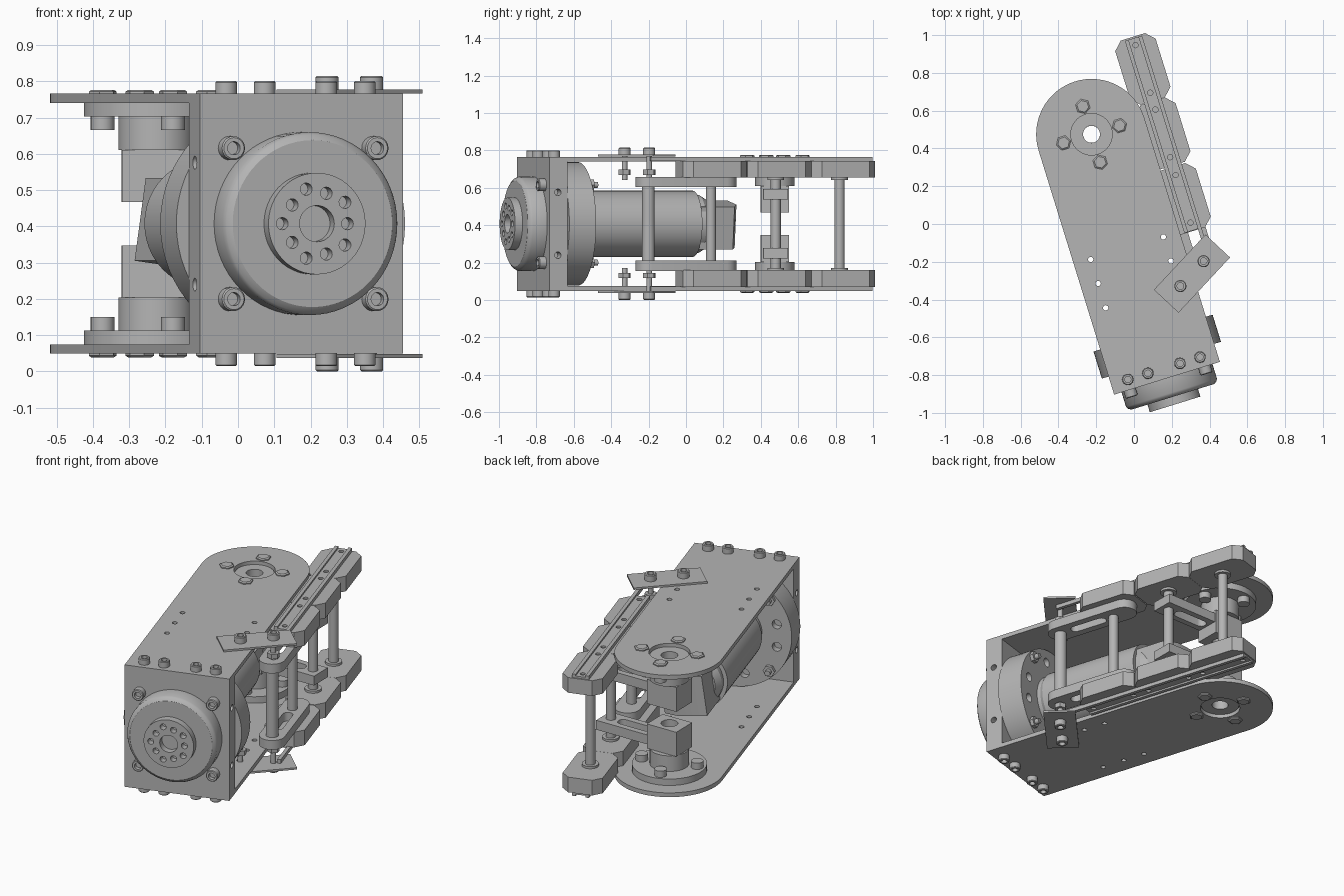
import bpy, bmesh
from math import pi, sin, cos, radians, atan2, hypot
from mathutils import Matrix, Vector

cube = bpy.data.objects.get("Cube")
if cube:
    bpy.data.objects.remove(cube, do_unlink=True)

GREY = (0.46, 0.46, 0.46, 1)
metal = bpy.data.materials.new("plain grey metal")
metal.use_nodes = True
metal.diffuse_color = GREY
metal.node_tree.nodes["Principled BSDF"].inputs["Base Color"].default_value = GREY

# Working frame: origin at the joint axis and mid height, y runs along the side plates
BASE = Matrix.Translation((-0.225, 0.475, 0.4075)) @ Matrix.Rotation(radians(17.2), 4, 'Z')
MIRROR = Matrix.Diagonal((1, 1, -1, 1))
FRONT = Matrix.Rotation(pi / 2, 4, 'X')      # turns +z to the front
SIDE = Matrix.Rotation(pi / 2, 4, 'Y')       # turns +z to the side


def finish(name, bm, mat):
    bm.transform(BASE @ mat)
    bmesh.ops.recalc_face_normals(bm, faces=bm.faces)
    me = bpy.data.meshes.new(name)
    bm.to_mesh(me)
    bm.free()
    me.materials.append(metal)
    smooth(me)
    ob = bpy.data.objects.new(name, me)
    bpy.context.collection.objects.link(ob)
    return ob


def smooth(me):
    for p in me.polygons:
        p.use_smooth = True
    me.set_sharp_from_angle(angle=radians(30))


def at(u, v, z=0):
    return Matrix.Translation((u, v, z))


def lathe(name, profile, mat, tube=False, seg=48):
    """Turn (radius, height) points round z; a tube closes on itself."""
    bm = bmesh.new()
    rings = [[bm.verts.new((r * cos(2 * pi * i / seg), r * sin(2 * pi * i / seg), h))
              for i in range(seg)] for r, h in profile]
    pairs = list(zip(rings, rings[1:])) + ([(rings[-1], rings[0])] if tube else [])
    for a, b in pairs:
        for i in range(seg):
            j = (i + 1) % seg
            bm.faces.new((a[i], a[j], b[j], b[i]))
    if not tube:
        bm.faces.new(rings[0])
        bm.faces.new(rings[-1])
    return finish(name, bm, mat)


def rod(name, r, z0, z1, mat, seg=32):
    return lathe(name, [(r, z0), (r, z1)], mat, seg=seg)


def prism(name, pts, z0, z1, mat):
    bm = bmesh.new()
    low, high = ([bm.verts.new((x, y, z)) for x, y in pts] for z in (z0, z1))
    bm.faces.new(low)
    bm.faces.new(high)
    for i in range(len(pts)):
        j = (i + 1) % len(pts)
        bm.faces.new((low[i], low[j], high[j], high[i]))
    return finish(name, bm, mat)


def rect(u0, u1, v0, v1):
    return [(u0, v0), (u1, v0), (u1, v1), (u0, v1)]


def capsule(p, q, r):
    a = atan2(q[1] - p[1], q[0] - p[0])
    arc = [i * pi / 12 for i in range(13)]
    return ([(q[0] + r * cos(a - pi / 2 + t), q[1] + r * sin(a - pi / 2 + t)) for t in arc] +
            [(p[0] + r * cos(a + pi / 2 + t), p[1] + r * sin(a + pi / 2 + t)) for t in arc])


def socket_screw(name, r, z0, z1, mat):
    """Cap head with a recessed six-sided socket."""
    h = z0 + (z1 - z0) * 0.4
    lathe(name, [(r, z0), (r, z1 - 0.004), (r - 0.004, z1), (r * 0.55, z1), (r * 0.55, h)],
          mat, seg=24)


def cut(ob, cutters):
    for c in cutters:
        c.hide_render = True
        mod = ob.modifiers.new("hole", 'BOOLEAN')
        mod.operation, mod.solver, mod.object = 'DIFFERENCE', 'EXACT', c
    bpy.context.view_layer.update()
    deps = bpy.context.evaluated_depsgraph_get()
    me = bpy.data.meshes.new_from_object(ob.evaluated_get(deps))
    ob.modifiers.clear()
    ob.data = me
    smooth(me)
    for c in cutters:
        bpy.data.objects.remove(c, do_unlink=True)


def hole(r, z0, z1, mat, seg=16):
    return rod("hole_cutter", r, z0, z1, mat, seg)


W = 0.293            # half width of the side plates
FACE = -1.352        # front of the end plate
PIVOTS = (0.25, -0.107, -0.47, -0.82)
RAIL = 0.362

# End plate with tapped holes in its edges
end_plate = prism("end_plate", rect(-W, W, FACE, FACE + 0.1), -0.358, 0.358, Matrix())
cut(end_plate, [hole(0.018, -0.06, 0.06, at(s * W, -1.305, z) @ SIDE)
                for s in (1, -1) for z in (-0.168, 0.168)])

# Gear housing in front of the end plate, and its drilled output hub
lathe("gear_housing", [(0.252, 0), (0.252, 0.08), (0.245, 0.093), (0.23, 0.103)],
      at(0, FACE) @ FRONT, seg=64)
hub = rod("output_hub", 0.14, 0.09, 0.145, at(0, FACE) @ FRONT, 48)
ring = [hole(0.017, 0.105, 0.16,
             at(0, FACE) @ FRONT @ Matrix.Rotation(i * pi / 5, 4, 'Z') @ at(0.088 + 0.012 * (i % 2), 0))
        for i in range(10)]
cut(hub, ring + [hole(0.05, 0.105, 0.16, at(0, FACE) @ FRONT, 32)])

# Rear flange, motor body and encoder
flange = rod("rear_flange", 0.33, 0, 0.15, at(0, -1.102) @ FRONT, 64)
cut(flange, [hole(0.026, -0.03, 0.04, at(0, -1.102) @ FRONT @ Matrix.Rotation((i + 0.5) * pi / 6, 4, 'Z')
                  @ at(0.255, 0)) for i in range(12) if i % 3 != 1])
lathe("motor_body", [(0.177, 0), (0.177, 0.6), (0.165, 0.62), (0.165, 0.66)], at(0, -0.46) @ FRONT)
lathe("motor_cap", [(0.13, -0.07), (0.155, -0.03), (0.155, 0.02)], at(0, -0.46) @ FRONT)
prism("encoder_box", [(-0.12, -0.47), (0.13, -0.47), (0.13, -0.27), (0.05, -0.235), (-0.12, -0.235)],
      -0.12, 0.11, Matrix.Rotation(radians(8), 4, 'Y'))

# Housing screws, front heads and rear ends
for u in (-0.207, 0.207):
    for z in (-0.208, 0.208):
        socket_screw("housing_screw", 0.033, 0, 0.04, at(u, FACE, z) @ FRONT)
        rod("housing_screw_nut", 0.033, -0.02, 0.0, at(u, -1.102, z) @ FRONT, 6)
        rod("housing_screw_tip", 0.016, -0.045, 0.0, at(u, -1.102, z) @ FRONT, 16)

# Everything below is built for the upper side and mirrored to the lower side
for side, S in (("upper", Matrix()), ("lower", MIRROR)):
    # Side plate with a round end
    arc = [(W * cos(i * pi / 32), W * sin(i * pi / 32)) for i in range(33)]
    plate = prism(side + "_side_plate", [(-W, FACE + 0.1), (W, FACE + 0.1)] + arc, 0.333, 0.358, S)
    cut(plate, [hole(0.11, 0.3, 0.4, S, 40)] +
        [hole(0.014, 0.3, 0.4, S @ at(u, v)) for u in (-0.2, 0.203) for v in (-0.632, -0.765, -0.9)])
    for u in (-0.2, -0.089, 0.089, 0.2):
        socket_screw(side + "_plate_screw", 0.03, 0.358, 0.393, S @ at(u, -1.297))

    # Joint flange, hub and clamp block around the joint axis
    lathe(side + "_joint_flange", [(0.045, 0.295), (0.2, 0.295), (0.2, 0.333), (0.045, 0.333)], S, True)
    lathe(side + "_joint_hub", [(0.045, 0.203), (0.105, 0.203), (0.105, 0.34), (0.045, 0.34)], S, True)
    for i in range(4):
        M = S @ Matrix.Rotation(i * pi / 2, 4, 'Z') @ at(0.155, 0)
        lathe(side + "_joint_bolt", [(0.04, 0.358), (0.04, 0.364), (0.032, 0.369)], M, seg=6)
        rod(side + "_joint_nut", 0.033, 0.258, 0.295, M, 24)
    turn = Matrix.Rotation(atan2(PIVOTS[1], RAIL), 4, 'Z')
    block = prism(side + "_clamp_block", rect(-0.095, 0.095, -0.075, 0.075), 0.06, 0.203, S @ turn)
    cut(block, [hole(0.045, 0.0, 0.3, S, 32)])

    # Slotted crank from the clamp block to its pivot post
    reach = hypot(RAIL, PIVOTS[1])
    crank = prism(side + "_crank_arm", rect(0.09, reach + 0.05, -0.065, 0.065), 0.13, 0.185, S @ turn)
    cut(crank, [prism("slot_cutter", capsule((0.14, 0), (reach - 0.08, 0), 0.03), 0.1, 0.25, S @ turn)])

    # Slotted link between the two front posts
    link = prism(side + "_link_arm", capsule((RAIL, PIVOTS[3]), (RAIL, PIVOTS[2] + 0.07), 0.07),
                 0.197, 0.251, S)
    cut(link, [prism("slot_cutter", capsule((RAIL, PIVOTS[3] + 0.1), (RAIL, PIVOTS[2] - 0.08), 0.028),
                     0.15, 0.3, S)])

    # Three chamfered track pads, bored for the rail screws
    w, e, c = 0.112, 0.178, 0.045
    pad = [(w, e - c), (w - c, e), (c - w, e), (-w, e - c),
           (-w, c - e), (c - w, -e), (w - c, -e), (w, c - e)]
    for v in PIVOTS[:3]:
        prism(side + "_track_pad", pad, 0.248, 0.337, S @ at(RAIL, v))
        rod(side + "_post_collar", 0.045, 0.235, 0.25, S @ at(RAIL, v))

    # Channel rail along the pads
    rail = prism(side + "_rail", rect(0.315, 0.41, -0.645, 0.42), 0.335, 0.348, S)
    cut(rail, [hole(0.014, 0.3, 0.4, S @ at(RAIL, v + d)) for v in PIVOTS[:3] for d in (-0.132, 0.132)])
    prism(side + "_rail_inner_lip", rect(0.315, 0.335, -0.645, 0.42), 0.335, 0.358, S)
    prism(side + "_rail_outer_lip", rect(0.39, 0.41, -0.82, 0.42), 0.335, 0.358, S)

    # Angled tie plate with two through bolts
    tilt = Matrix.Rotation(radians(29.8), 4, 'Z')
    M = S @ at(0.29, -0.862) @ tilt
    prism(side + "_tie_plate", rect(-0.2, 0.2, -0.089, 0.089), 0.359, 0.37, M)
    for x in (-0.09, 0.09):
        socket_screw(side + "_tie_bolt", 0.032, 0.37, 0.407, M @ at(x, 0))
        rod(side + "_tie_bolt_shank", 0.015, 0.235, 0.37, M @ at(x, 0), 16)
        rod(side + "_tie_bolt_nut", 0.034, 0.262, 0.29, M @ at(x, 0), 6)

# Pivot posts joining the two sides
for v in PIVOTS:
    r = 0.034 if v == PIVOTS[3] else 0.027
    rod("pivot_post", r, -0.249, 0.249, at(RAIL, v))
